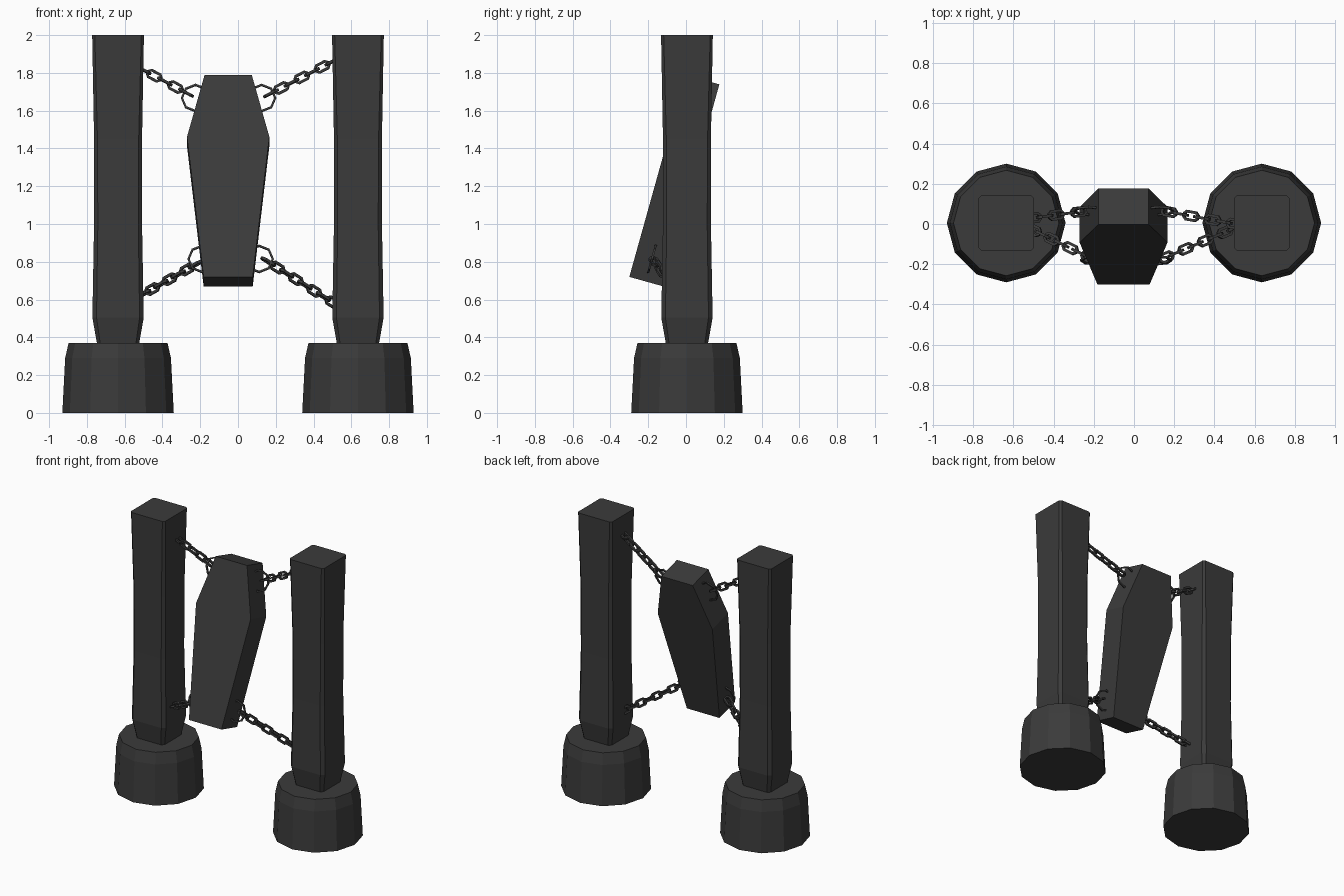
import bpy, bmesh, math
from mathutils import Vector, Matrix

if "Cube" in bpy.data.objects:
    bpy.data.objects.remove(bpy.data.objects["Cube"])

iron = bpy.data.materials.new("dark_grey")
iron.diffuse_color = (0.043, 0.043, 0.043, 1)
iron.use_nodes = True
iron.node_tree.nodes["Principled BSDF"].inputs["Base Color"].default_value = iron.diffuse_color


def make_object(name, bm):
    bmesh.ops.recalc_face_normals(bm, faces=bm.faces)
    me = bpy.data.meshes.new(name)
    bm.to_mesh(me)
    bm.free()
    me.materials.append(iron)
    ob = bpy.data.objects.new(name, me)
    bpy.context.collection.objects.link(ob)
    return ob


def loft(bm, rings):
    """Closed solid through a list of equal-sized point rings."""
    vs = [[bm.verts.new(p) for p in r] for r in rings]
    n = len(vs[0])
    for a, b in zip(vs, vs[1:]):
        for i in range(n):
            j = (i + 1) % n
            bm.faces.new((a[i], a[j], b[j], b[i]))
    bm.faces.new(vs[0])
    bm.faces.new(vs[-1])


def wire_loop(bm, outline, wire, mat):
    """Square-section wire following a flat closed outline."""
    n = len(outline)
    sections = []
    for i, p in enumerate(outline):
        t = (outline[(i + 1) % n] - outline[i - 1]).normalized()
        out = Vector((t.y, -t.x, 0)) * wire / 2
        up = Vector((0, 0, wire / 2))
        sections.append([bm.verts.new(mat @ (p + o)) for o in
                         (out + up, out - up, -out - up, -out + up)])
    for i in range(n):
        a, b = sections[i], sections[(i + 1) % n]
        for k in range(4):
            m = (k + 1) % 4
            bm.faces.new((a[k], a[m], b[m], b[k]))


POST_X, POST_Y = 0.635, 0.005
for side, s in (("left", -1), ("right", 1)):
    # twelve-sided tapered footing
    bm = bmesh.new()
    loft(bm, [[(s * POST_X + r * math.cos(i * math.pi / 6),
                POST_Y + r * math.sin(i * math.pi / 6), z) for i in range(12)]
              for z, r in ((0, 0.295), (0.29, 0.28), (0.37, 0.262))])
    make_object(side + "_base", bm)

    # square post with chamfered corners and a slight waist
    bm = bmesh.new()
    rings = []
    for z, h, c in ((0.33, 0.105, 0.016), (0.505, 0.136, 0.022),
                    (1.0, 0.127, 0.02), (1.45, 0.127, 0.018), (2.0, 0.137, 0.014)):
        k = h - c
        rings.append([(s * POST_X + x, POST_Y + y, z) for x, y in
                      ((h, -k), (h, k), (k, h), (-k, h),
                       (-h, k), (-h, -k), (-k, -h), (k, -h))])
    loft(bm, rings)
    make_object(side + "_post", bm)

# coffin, leaning back
CX, TILT = -0.052, math.radians(-15.6)
tilt = Matrix.Translation((CX, -0.30, 0.72)) @ Matrix.Rotation(TILT, 4, 'X')
outline = [(-0.13, 0), (0.13, 0), (0.218, 0.77), (0.125, 1.11), (-0.125, 1.11), (-0.218, 0.77)]
bm = bmesh.new()
loft(bm, [[tilt @ Vector((x, y, z)) for x, z in outline] for y in (0, 0.185)])
make_object("coffin", bm)

# rings through the coffin sides, and chains from the rings to the posts
octagon = [Vector((math.cos(a), math.sin(a), 0)) * 0.072
           for a in (i * math.pi / 4 for i in range(8))]
L, W, C = 0.038, 0.02, 0.012
link = [Vector(p) for p in ((L, -W + C, 0), (L, W - C, 0), (L - C, W, 0), (C - L, W, 0),
                            (-L, W - C, 0), (-L, C - W, 0), (C - L, -W, 0), (L - C, -W, 0))]

# name, ring centre, chain start, chain end
chains = (
    ("upper_left", (-0.225, 0.065, 1.667), (-0.275, 0.06, 1.695), (-0.50, 0.03, 1.815)),
    ("upper_right", (0.125, 0.065, 1.667), (0.175, 0.06, 1.692), (0.50, 0.0, 1.86)),
    ("lower_left", (-0.19, -0.18, 0.815), (-0.225, -0.165, 0.785), (-0.50, -0.03, 0.63)),
    ("lower_right", (0.112, -0.18, 0.815), (0.16, -0.165, 0.80), (0.50, -0.02, 0.585)),
)
for name, centre, start, end in chains:
    bm = bmesh.new()
    wire_loop(bm, octagon, 0.011, Matrix.Translation(centre)
              @ Matrix.Rotation(math.pi / 2 + TILT, 4, 'X'))
    make_object(name + "_ring", bm)

    a, b = Vector(start), Vector(end)
    x = (b - a).normalized()
    y = Vector((0, 0, 1)).cross(x).normalized()
    basis = Matrix((x, y, x.cross(y))).transposed().to_4x4()
    count = round((b - a).length / 0.06)
    bm = bmesh.new()
    for i in range(count + 1):
        roll = Matrix.Rotation((i % 2) * math.pi / 2, 4, 'X')
        wire_loop(bm, link, 0.014,
                  Matrix.Translation(a.lerp(b, i / count)) @ basis @ roll)
    make_object(name + "_chain", bm)
